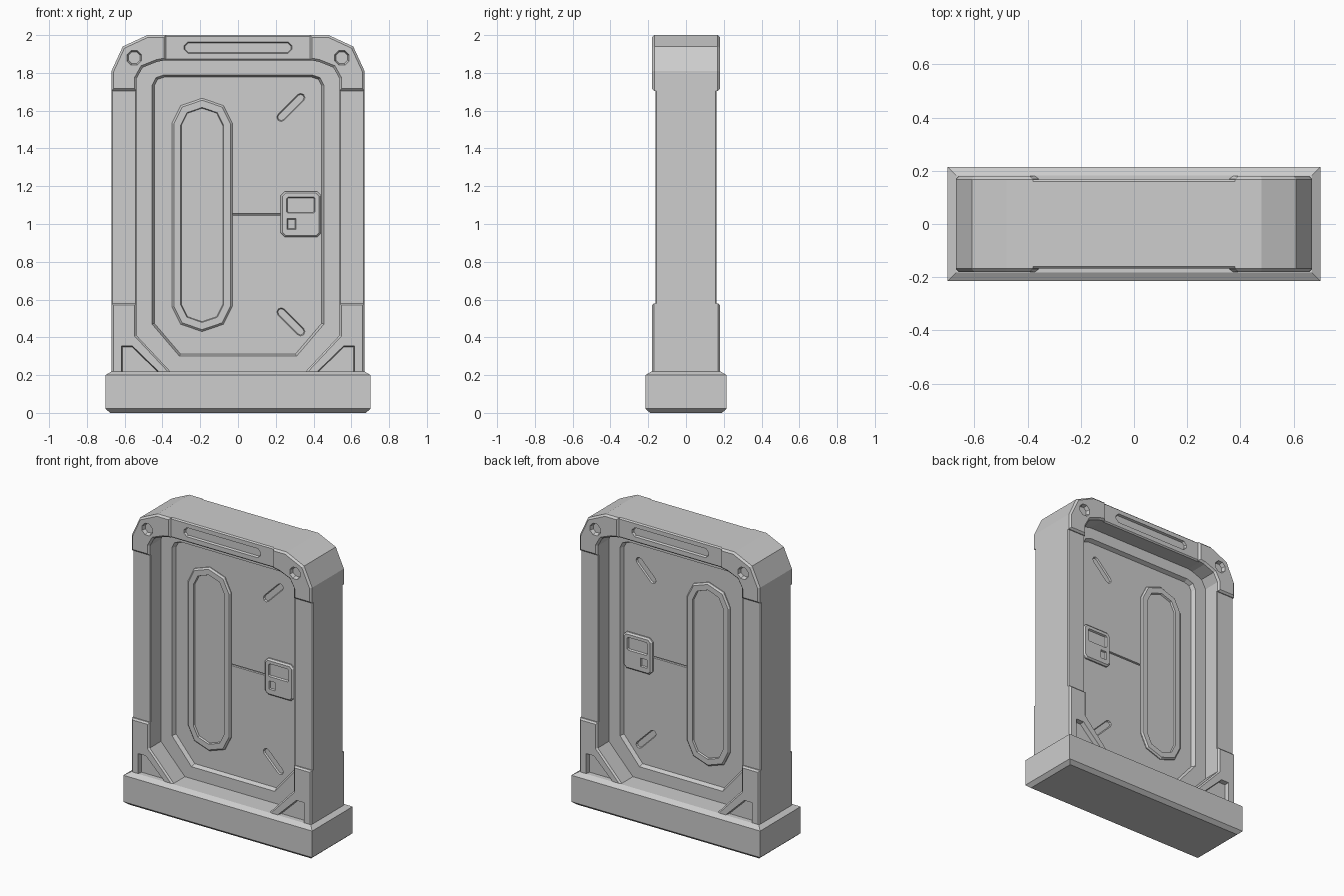
import bpy, bmesh, math
from mathutils import Matrix, Vector

if "Cube" in bpy.data.objects:
    bpy.data.objects.remove(bpy.data.objects["Cube"], do_unlink=True)

GREY = (0.61, 0.61, 0.61, 1.0)
metal = bpy.data.materials.new("light_grey")
metal.use_nodes = True
metal.diffuse_color = GREY
metal.node_tree.nodes["Principled BSDF"].inputs["Base Color"].default_value = GREY


# ---- outlines (x, z) ----
def rect(x0, x1, z0, z1):
    return [(x0, z0), (x1, z0), (x1, z1), (x0, z1)]


def clipped(x0, x1, z0, z1, c):
    return [(x0 + c, z0), (x1 - c, z0), (x1, z0 + c), (x1, z1 - c),
            (x1 - c, z1), (x0 + c, z1), (x0, z1 - c), (x0, z0 + c)]


def ngon(cx, cz, r, sides=8):
    turns = [2 * math.pi * (i + 0.5) / sides for i in range(sides)]
    return [(cx + r * math.cos(a), cz + r * math.sin(a)) for a in turns]


def capsule(cx, cz, half, r, angle=0.0, steps=4, squash=1.0):
    """Stadium shape, long axis along x before turning by angle."""
    pts = []
    for end in (0, 1):
        for i in range(steps + 1):
            a = -math.pi / 2 + math.pi * (end + i / steps)
            p = Vector(((half if end == 0 else -half) + r * squash * math.cos(a), r * math.sin(a)))
            p.rotate(Matrix.Rotation(angle, 2))
            pts.append((cx + p.x, cz + p.y))
    return pts


def symmetric(half):
    """Close a right-hand outline with its left-hand reflection."""
    return half + [(-x, z) for x, z in reversed(half)]


def inset(pts, d):
    """Move every edge of an outline inwards by d."""
    area = sum(a[0] * b[1] - b[0] * a[1] for a, b in zip(pts, pts[1:] + pts[:1]))
    d = d if area > 0 else -d
    out = []
    for i, p in enumerate(pts):
        p = Vector(p)
        e1 = (p - Vector(pts[i - 1])).normalized()
        e2 = (Vector(pts[(i + 1) % len(pts)]) - p).normalized()
        n1, n2 = Vector((-e1.y, e1.x)), Vector((-e2.y, e2.x))
        out.append(tuple(p + (n1 + n2) * d / (1 + n1.dot(n2))))
    return out


# ---- solids ----
def loft(name, loops, caps=(False, True), mirror="Y", closed=False):
    """Skin a chain of equal-length 3D loops, then mirror the result."""
    bm = bmesh.new()
    rings = [[bm.verts.new(p) for p in loop] for loop in loops]
    pairs = list(zip(rings, rings[1:])) + ([(rings[-1], rings[0])] if closed else [])
    n = len(rings[0])
    for a, b in pairs:
        for i in range(n):
            j = (i + 1) % n
            bm.faces.new((a[i], a[j], b[j], b[i]))
    if not closed:
        for use, ring in zip(caps, (rings[0], rings[-1])):
            if use:
                bm.faces.new(ring)
    for axis in mirror:
        bmesh.ops.mirror(bm, geom=bm.verts[:] + bm.edges[:] + bm.faces[:],
                         axis=axis, merge_dist=0.0001)
    bmesh.ops.recalc_face_normals(bm, faces=bm.faces[:])
    mesh = bpy.data.meshes.new(name)
    bm.to_mesh(mesh)
    bm.free()
    mesh.materials.append(metal)
    obj = bpy.data.objects.new(name, mesh)
    bpy.context.collection.objects.link(obj)
    return obj


def at(pts, depth):
    return [(x, -depth, z) for x, z in pts]


def plate(name, pts, depth, bevel=0.01, mirror="Y", start=0.0):
    """Slab reaching from start out to depth on both sides, rim chamfered."""
    return loft(name, [at(pts, start), at(pts, depth - bevel), at(inset(pts, bevel), depth)],
                (start > 0, True), mirror)


def pocket(target, pts, surface, deep, taper=0.005, mirror="Y"):
    """Sink a recess with sloping walls into both sides of the target."""
    cutter = loft("cutter", [at(inset(pts, -taper), surface + deep),
                             at(inset(pts, taper), surface - deep)], (True, True), mirror)
    cutter.hide_render = True
    mod = target.modifiers.new("cut", "BOOLEAN")
    mod.operation, mod.solver, mod.object = "DIFFERENCE", "EXACT", cutter
    bpy.context.view_layer.objects.active = target
    bpy.ops.object.modifier_apply(modifier=mod.name)
    bpy.data.objects.remove(cutter, do_unlink=True)


# ---- plinth ----
foot = [(-0.702, -0.215), (0.702, -0.215), (0.702, 0.215), (-0.702, 0.215)]
loft("plinth", [[(x, y, z) for x, y in inset(foot, d)]
                for d, z in ((0.025, 0), (0, 0.022), (0, 0.2), (0.033, 0.22))],
     (True, True), "")

# ---- frame: posts, head caps, lintel, foot blocks ----
plate("frame_post", rect(0.537, 0.67, 0.5, 1.75), 0.162, 0.006, "YX")

cap = plate("head_cap", [(0.67, 1.705), (0.67, 1.81), (0.61, 1.94), (0.48, 2.0), (0.38, 2.0),
                         (0.38, 1.868), (0.43, 1.858), (0.505, 1.828), (0.537, 1.77),
                         (0.537, 1.705)], 0.18, 0.012, "YX")
pocket(cap, ngon(0.55, 1.88, 0.042), 0.18, 0.025, 0.008, "YX")

lintel = plate("lintel", rect(-0.4, 0.4, 1.865, 2.0), 0.167, 0.008)
pocket(lintel, clipped(-0.285, 0.285, 1.903, 1.964, 0.02), 0.167, 0.015)

block = plate("foot_block", [(0.67, 0.2), (0.67, 0.58), (0.537, 0.58), (0.537, 0.41), (0.34, 0.2)],
              0.18, 0.01, "YX")
pocket(block, [(0.617, 0.19), (0.617, 0.355), (0.56, 0.355), (0.39, 0.19)], 0.18, 0.03,
       mirror="YX")

# ---- door surround: stepped ledge around the leaf ----
LEDGE, DOOR = 0.052, 0.025
ledge_in = symmetric([(0.31, 0.3), (0.455, 0.47), (0.455, 1.735), (0.435, 1.775), (0.39, 1.79)])
ledge_out = symmetric([(0.36, 0.2), (0.6, 0.4), (0.6, 1.8), (0.56, 1.85), (0.42, 1.9)])
loft("door_surround", [at(ledge_out, 0.01), at(ledge_out, LEDGE), at(ledge_in, LEDGE),
                       at(inset(ledge_in, 0.012), DOOR), at(inset(ledge_in, 0.012), 0.01)],
     closed=True)

# ---- door leaf with seam and diagonal slots ----
door = plate("door_leaf", rect(-0.55, 0.55, 0.2, 1.88), DOOR, 0.001)
pocket(door, rect(-0.05, 0.24, 1.045, 1.056), DOOR, 0.008, 0.003)
for z, turn in ((1.617, math.pi / 4), (0.482, -math.pi / 4)):
    pocket(door, capsule(0.28, z, 0.073, 0.023, turn), DOOR, 0.01)

# ---- window: raised rim with sunken pane ----
pane = capsule(-0.19, 1.048, 0.485, 0.16, math.pi / 2, 4, 0.83)
rim = plate("window_rim", pane, 0.041, 0.01, start=0.01)
pocket(rim, inset(pane, 0.046), 0.041, 0.012, 0.004)

# ---- lock panel: screen and button ----
LOCK = 0.044
lock = plate("lock_panel", clipped(0.226, 0.44, 0.93, 1.173, 0.022), LOCK, 0.01, start=0.01)
pocket(lock, clipped(0.257, 0.408, 1.057, 1.143, 0.008), LOCK, 0.012)
pocket(lock, rect(0.26, 0.306, 0.972, 1.028), LOCK, 0.01, 0.004)
